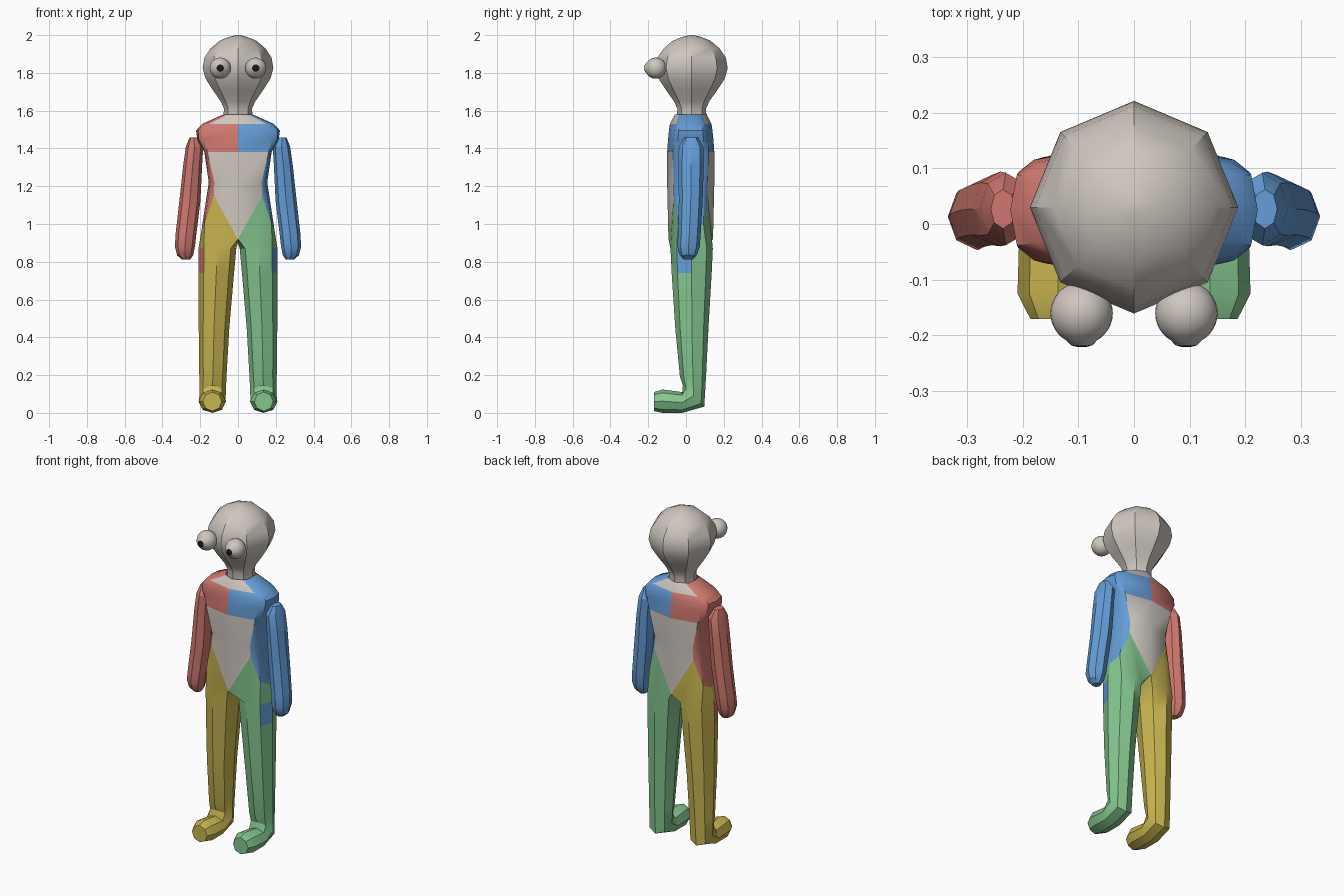
import bpy, bmesh, math

if "Cube" in bpy.data.objects:
    bpy.data.objects.remove(bpy.data.objects["Cube"])

def material(name, rgb):
    m = bpy.data.materials.new(name)
    m.diffuse_color = (*rgb, 1)
    m.use_nodes = True
    m.node_tree.nodes["Principled BSDF"].inputs["Base Color"].default_value = m.diffuse_color
    return m

GREY, RED, BLUE, YELLOW, GREEN, BLACK = range(6)
MATS = [material("warm_grey", (0.62, 0.57, 0.52)), material("red", (0.63, 0.19, 0.16)),
        material("blue", (0.13, 0.34, 0.69)), material("yellow", (0.58, 0.46, 0.08)),
        material("green", (0.23, 0.56, 0.27)), material("black", (0.01, 0.01, 0.01))]

def finish(name, bm, angle=30):
    bmesh.ops.recalc_face_normals(bm, faces=bm.faces)
    me = bpy.data.meshes.new(name)
    bm.to_mesh(me)
    bm.free()
    for m in MATS:
        me.materials.append(m)
    ob = bpy.data.objects.new(name, me)
    bpy.context.collection.objects.link(ob)
    bpy.ops.object.select_all(action='DESELECT')
    ob.select_set(True)
    bpy.context.view_layer.objects.active = ob
    bpy.ops.object.shade_smooth_by_angle(angle=math.radians(angle))
    return ob

def loft(name, rings, colour, sign=1, start=False, end=False):
    """Skin a list of rings; colour(row, column) picks the material."""
    bm = bmesh.new()
    vs = [[bm.verts.new((sign * x, y, z)) for x, y, z in r] for r in rings]
    n = len(vs[0])
    for i in range(len(vs) - 1):
        for k in range(n):
            j = (k + 1) % n
            f = bm.faces.new((vs[i][k], vs[i][j], vs[i + 1][j], vs[i + 1][k]))
            f.material_index = colour(i, k)
    if start:
        bm.faces.new(vs[0]).material_index = colour(0, 0)
    if end:
        bm.faces.new(vs[-1]).material_index = colour(len(vs) - 2, 0)
    return finish(name, bm)

def octagon(cx, cy, cz, rx, ry, tilt=0):
    """Eight points starting at the front; tilt 90 turns the front point upward."""
    t = math.radians(tilt)
    pts = []
    for k in range(8):
        a = k * math.pi / 4
        d = ry * math.cos(a)
        pts.append((cx + rx * math.sin(a), cy - d * math.cos(t), cz + d * math.sin(t)))
    return pts

# torso: twelve-point rings, the lowest forms the pointed front and back panels
CY = 0.025
def torso_ring(z, dx, mx, rx, dy, ry):
    zc, zd, zm, zs = z if isinstance(z, tuple) else (z,) * 4
    my = dy * 0.75
    half = [(0, CY - ry, zc), (dx, CY - dy, zd), (mx, CY - my, zm), (rx, CY, zs),
            (mx, CY + my, zm), (dx, CY + dy, zd), (0, CY + ry, zc)]
    return half + [(-x, y, z) for x, y, z in half[5:0:-1]]

torso = [torso_ring(*r) for r in [
    ((0.92, 1.15, 1.0, 0.97), 0.128, 0.178, 0.193, 0.09, 0.118),
    (1.22, 0.125, 0.145, 0.155, 0.09, 0.125),
    (1.38, 0.162, 0.172, 0.178, 0.095, 0.125),
    (1.45, 0.18, 0.208, 0.216, 0.09, 0.12),
    (1.495, 0.175, 0.21, 0.222, 0.085, 0.115),
    (1.53, 0.15, 0.18, 0.19, 0.078, 0.11),
    (1.58, 0.055, 0.07, 0.077, 0.06, 0.085)]]

def torso_colour(row, k):
    if k in (0, 5, 6, 11) and row not in (2, 3, 4):
        return GREY
    return BLUE if k < 6 else RED

loft("torso", torso, torso_colour)

# head and neck: one eight-sided turned shape
head = [octagon(0, 0.03, z, r, r * 1.02) for z, r in [
    (1.56, 0.078), (1.61, 0.074), (1.65, 0.092), (1.71, 0.134), (1.77, 0.172),
    (1.825, 0.187), (1.88, 0.178), (1.93, 0.145), (1.97, 0.098), (1.99, 0.05), (2.0, 0.012)]]
loft("head", head, lambda i, k: GREY, end=True)

for side, s, arm_col, leg_col in (("right", 1, BLUE, GREEN), ("left", -1, RED, YELLOW)):
    # arm with rounded ends
    arm = [octagon(*r) for r in [
        (0.235, 0.027, 1.457, 0.022, 0.035), (0.23, 0.027, 1.41, 0.046, 0.065),
        (0.24, 0.027, 1.31, 0.05, 0.067), (0.255, 0.025, 1.12, 0.056, 0.063),
        (0.275, 0.018, 0.95, 0.055, 0.06), (0.281, 0.013, 0.88, 0.053, 0.06),
        (0.28, 0.012, 0.835, 0.043, 0.045), (0.275, 0.012, 0.812, 0.022, 0.024)]]
    loft(side + "_arm", arm, lambda i, k: arm_col, s, True, True)

    # leg and foot: starts on the torso edge, bends forward at the heel
    v = torso[0]
    leg = [[v[1], v[2], v[3], v[4], v[5], v[6], (0, CY, 0.90), v[0]]]
    leg += [octagon(*r) for r in [
        (0.109, 0.03, 0.87, 0.1, 0.112), (0.115, 0.03, 0.74, 0.094, 0.106),
        (0.127, 0.031, 0.45, 0.081, 0.088), (0.133, 0.037, 0.19, 0.072, 0.069),
        (0.135, 0.04, 0.09, 0.07, 0.08, 45), (0.136, -0.02, 0.055, 0.07, 0.055, 90),
        (0.136, -0.125, 0.062, 0.073, 0.062, 90), (0.136, -0.17, 0.06, 0.05, 0.05, 90)]]
    loft(side + "_leg", leg,
         lambda i, k: arm_col if (i, k) == (1, 1) else leg_col, s, end=True)

    # eye: ball facing forward with a dark pupil at its slightly raised pole
    bm = bmesh.new()
    bmesh.ops.create_uvsphere(bm, u_segments=24, v_segments=18, radius=0.056)
    for f in bm.faces:
        f.material_index = BLACK if f.calc_center_median().z > 0.0525 else GREY
    for p in bm.verts:
        if p.co.z > 0.0525:
            p.co.z += 0.005
        x, y, z = p.co
        p.co = (x + s * 0.094, -0.16 - z, y + 1.825)
    finish(side + "_eye", bm, 40)
